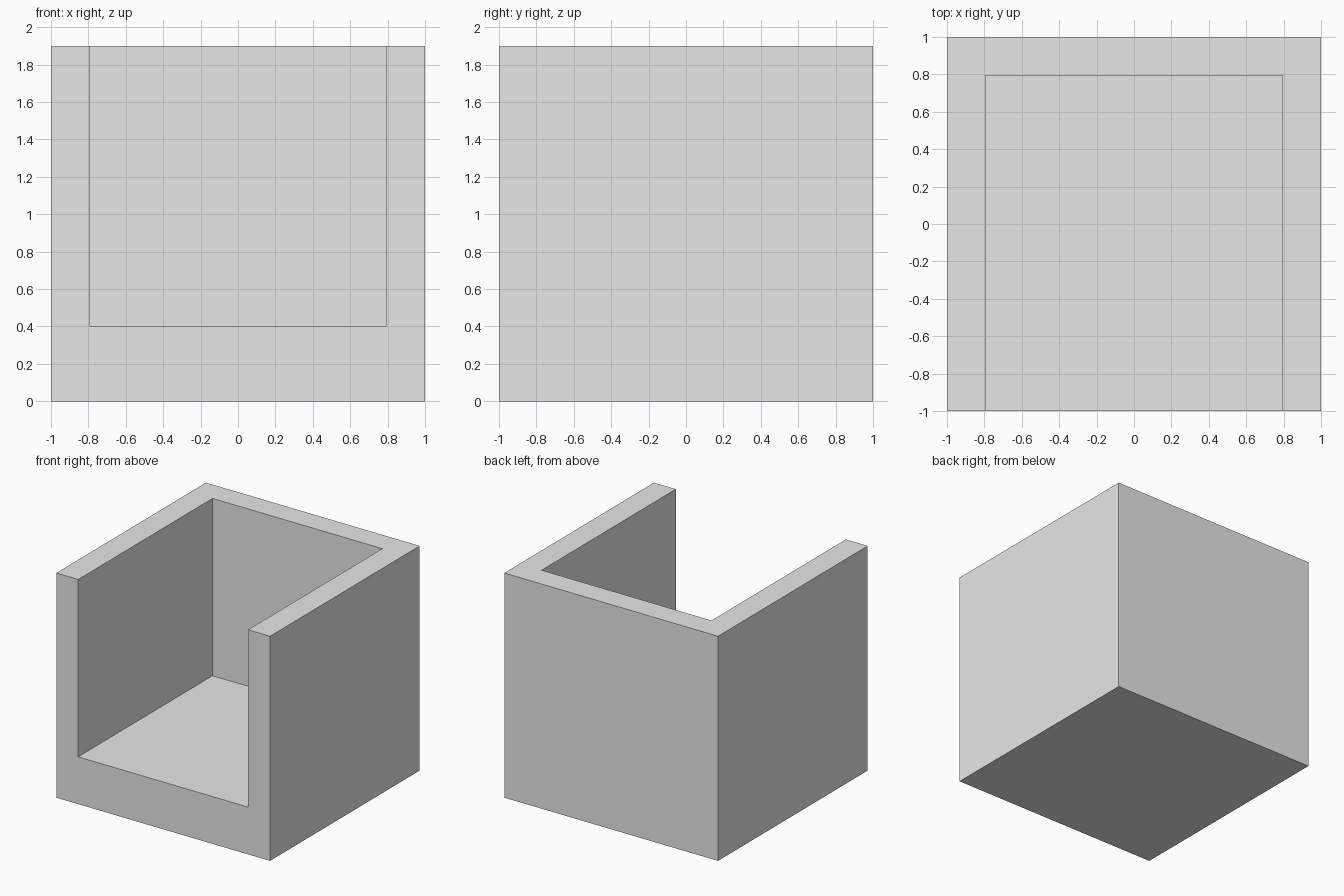
import bpy

default = bpy.data.objects.get("Cube")
if default:
    bpy.data.objects.remove(default, do_unlink=True)

# Plain light grey material
grey = bpy.data.materials.new("light_grey")
grey.use_nodes = True
colour = (0.8, 0.8, 0.8, 1)
grey.diffuse_color = colour
grey.node_tree.nodes["Principled BSDF"].inputs["Base Color"].default_value = colour


def box(name, low, high):
    """Box spanning two opposite corners."""
    centre = [(a + b) / 2 for a, b in zip(low, high)]
    bpy.ops.mesh.primitive_cube_add(size=1, location=centre)
    ob = bpy.context.object
    ob.name = name
    ob.scale = [b - a for a, b in zip(low, high)]
    bpy.ops.object.transform_apply(location=True, rotation=False, scale=True)
    ob.data.materials.append(grey)
    return ob


# Solid block, and the hollow that is open at the front and top
half, height = 1.0, 1.9
inner, back, floor = 0.795, 0.795, 0.4
body = box("open_box_body", (-half, -half, 0), (half, half, height))
hollow = box("hollow_cutter", (-inner, -half - 0.5, floor), (inner, back, height + 0.5))
hollow.hide_render = True

# Carve the hollow, then drop the cutter
carve = body.modifiers.new("carve_hollow", "BOOLEAN")
carve.operation = "DIFFERENCE"
carve.solver = "EXACT"
carve.object = hollow
bpy.context.view_layer.objects.active = body
bpy.ops.object.modifier_apply(modifier=carve.name)
bpy.data.objects.remove(hollow, do_unlink=True)
